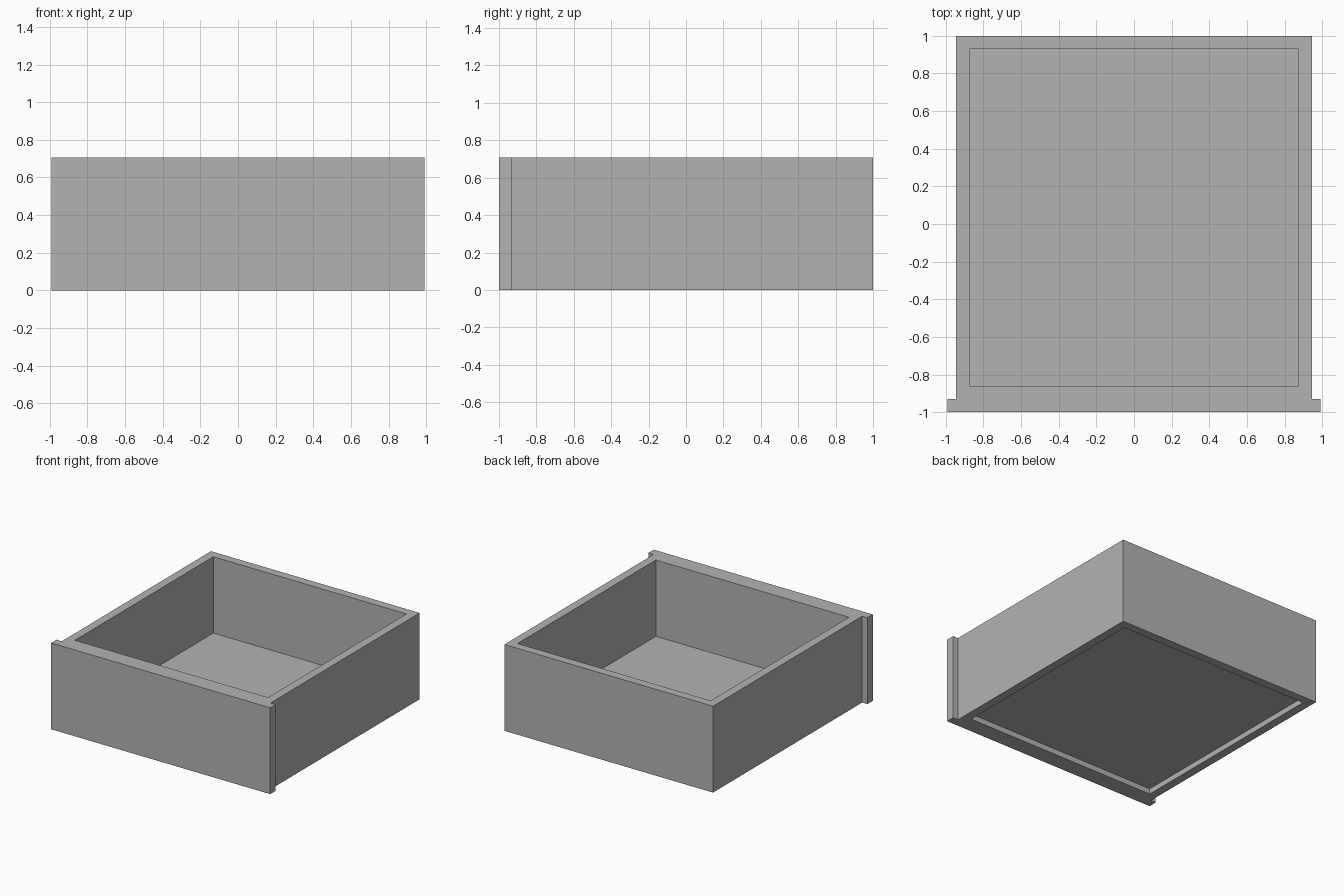
import bpy
import bmesh

cube = bpy.data.objects.get("Cube")
if cube:
    bpy.data.objects.remove(cube, do_unlink=True)

HEIGHT = 0.707
BODY_X, FRONT_X = 0.945, 0.992
WALL = 0.07
FRONT_BACK = -0.93   # rear of the wide front panel

grey = bpy.data.materials.new("plain grey")
grey.use_nodes = True
colour = (0.45, 0.45, 0.45, 1)
grey.diffuse_color = colour
grey.node_tree.nodes["Principled BSDF"].inputs["Base Color"].default_value = colour


def prism(name, loops, z0, z1):
    """Extrude an outline, with any further loops as holes, from z0 to z1."""
    bm = bmesh.new()
    edges = []
    for loop in loops:
        verts = [bm.verts.new((x, y, z0)) for x, y in loop]
        edges += [bm.edges.new((v, verts[i - 1])) for i, v in enumerate(verts)]
    bmesh.ops.triangle_fill(bm, edges=edges, use_beauty=True)
    bmesh.ops.dissolve_limit(bm, angle_limit=0.01, verts=bm.verts[:], edges=bm.edges[:])
    top = bmesh.ops.extrude_face_region(bm, geom=bm.faces[:], use_keep_orig=True)
    moved = [g for g in top["geom"] if isinstance(g, bmesh.types.BMVert)]
    bmesh.ops.translate(bm, verts=moved, vec=(0, 0, z1 - z0))
    bmesh.ops.recalc_face_normals(bm, faces=bm.faces[:])
    mesh = bpy.data.meshes.new(name)
    bm.to_mesh(mesh)
    bm.free()
    mesh.materials.append(grey)
    obj = bpy.data.objects.new(name, mesh)
    bpy.context.collection.objects.link(obj)
    return obj


# Walls and wide front panel in one piece, open in the middle
half = [(FRONT_X, -1), (FRONT_X, FRONT_BACK), (BODY_X, FRONT_BACK), (BODY_X, 1)]
outer = half + [(-x, y) for x, y in reversed(half)]
ix, iy0, iy1 = BODY_X - WALL, FRONT_BACK + WALL, 1 - WALL
inner = [(ix, iy0), (ix, iy1), (-ix, iy1), (-ix, iy0)]
prism("drawer_walls", [outer, inner], 0, HEIGHT)

# Floor panel, raised above the bottom edge of the walls
prism("drawer_floor", [inner], 0.045, 0.082)
